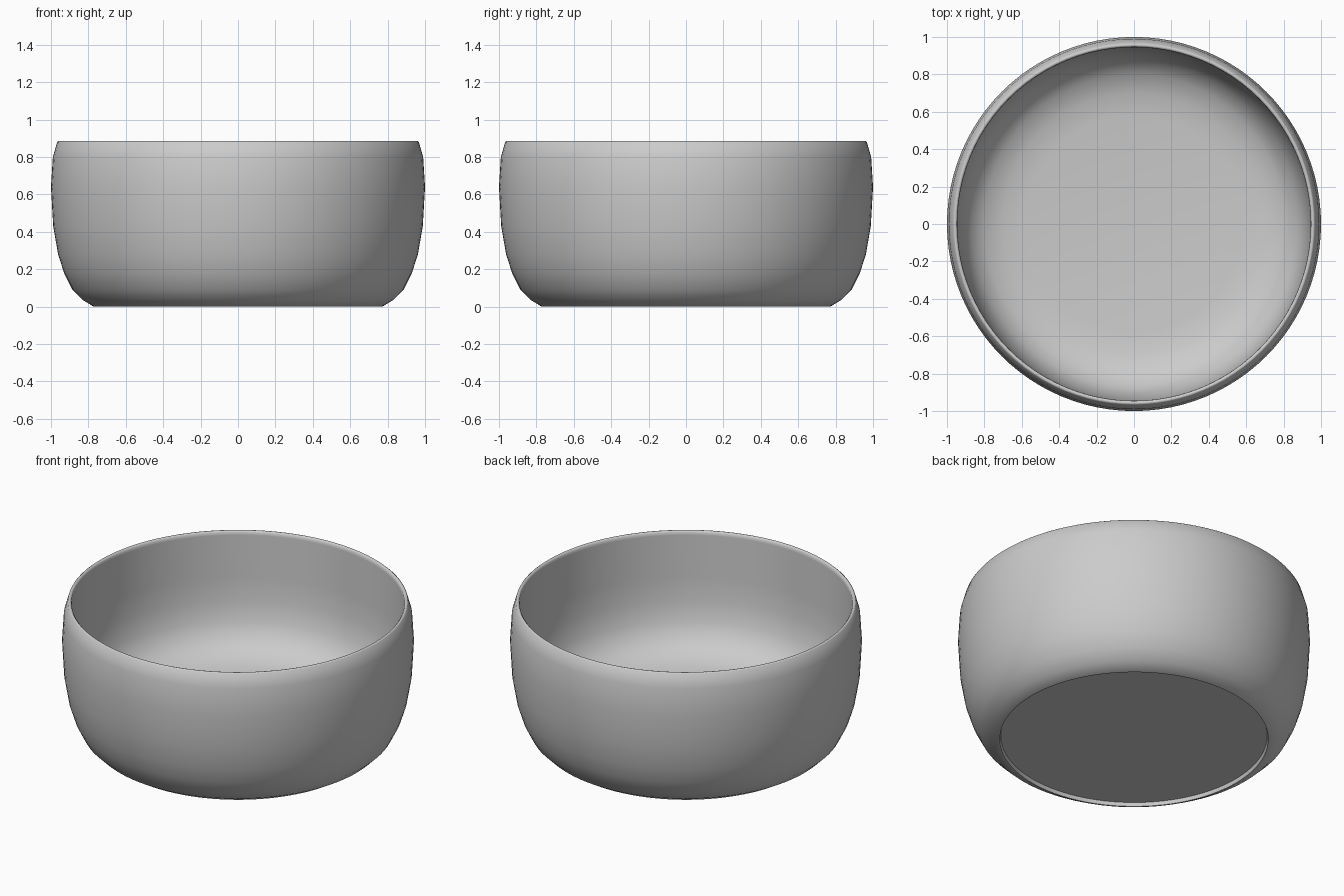
import bpy, bmesh, math
from mathutils import Vector

if "Cube" in bpy.data.objects:
    bpy.data.objects.remove(bpy.data.objects["Cube"], do_unlink=True)

# Plain grey ceramic
grey = bpy.data.materials.new("plain_grey")
grey.use_nodes = True
colour = (0.6, 0.6, 0.6, 1)
grey.diffuse_color = colour
grey.node_tree.nodes["Principled BSDF"].inputs["Base Color"].default_value = colour

# Half section (radius, height): recessed base, outer wall, rim, inner wall, floor
base = [(0, 0.022), (0.757, 0.022), (0.763, 0)]
outer = [(0.772, 0), (0.83, 0.035), (0.885, 0.09), (0.93, 0.18), (0.962, 0.28),
         (0.988, 0.43), (1, 0.64), (0.99, 0.8), (0.967, 0.88)]
rim = [(0.961, 0.885), (0.953, 0.885), (0.946, 0.877)]
inner = [(0.945, 0.86), (0.945, 0.6), (0.937, 0.45), (0.912, 0.33), (0.87, 0.245),
         (0.8, 0.185), (0.7, 0.15), (0.58, 0.135), (0, 0.135)]

# Turn the section around the upright axis
bm = bmesh.new()
verts = [bm.verts.new((r, 0, z)) for r, z in base + outer + rim + inner]
edges = [bm.edges.new(pair) for pair in zip(verts, verts[1:])]
bmesh.ops.spin(bm, geom=verts + edges, cent=Vector(), axis=(0, 0, 1),
               angle=math.tau, steps=96, use_merge=True)
bmesh.ops.remove_doubles(bm, verts=bm.verts, dist=0.0001)
bmesh.ops.recalc_face_normals(bm, faces=bm.faces)
mesh = bpy.data.meshes.new("bowl")
bm.to_mesh(mesh)
bm.free()

bowl = bpy.data.objects.new("bowl", mesh)
bpy.context.collection.objects.link(bowl)
mesh.materials.append(grey)

# Smooth walls and rim with a crisp base recess
bpy.ops.object.select_all(action="DESELECT")
bowl.select_set(True)
bpy.context.view_layer.objects.active = bowl
bpy.ops.object.shade_smooth_by_angle(angle=math.radians(60))
